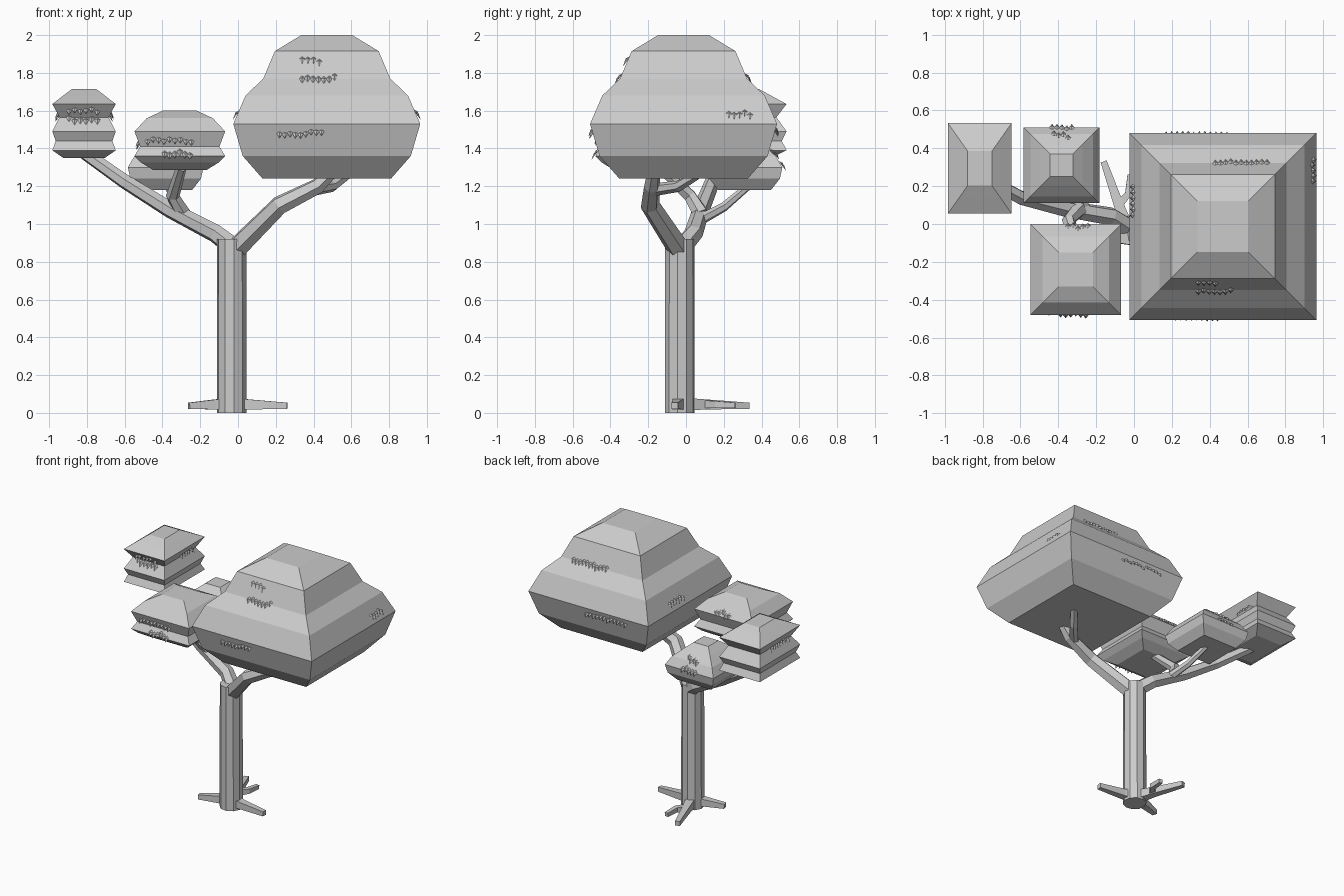
import bpy, bmesh, math, random
from mathutils import Vector

if "Cube" in bpy.data.objects:
    bpy.data.objects.remove(bpy.data.objects["Cube"])

random.seed(4)
UP = Vector((0, 0, 1))
SIDES = {'F': (0, -1), 'B': (0, 1), 'L': (-1, 0), 'R': (1, 0)}


def finish(bm, name):
    bmesh.ops.recalc_face_normals(bm, faces=bm.faces)
    me = bpy.data.meshes.new(name)
    bm.to_mesh(me)
    bm.free()
    bpy.context.collection.objects.link(bpy.data.objects.new(name, me))


def loft(bm, rings):
    n = len(rings[0])
    for a, b in zip(rings, rings[1:]):
        for i in range(n):
            j = (i + 1) % n
            bm.faces.new((a[i], a[j], b[j], b[i]))
    bm.faces.new(rings[0][::-1])
    bm.faces.new(rings[-1])


def tube(name, pts, r0, r1, sides=6):
    """Faceted limb along a path, tapering from r0 to r1."""
    pts = [Vector(p) for p in pts]
    last = len(pts) - 1
    bm = bmesh.new()
    d = (pts[1] - pts[0]).normalized()
    u = d.orthogonal().normalized() if abs(d.z) > 0.99 else d.cross(UP).normalized()
    rings = []
    for i, p in enumerate(pts):
        nd = (pts[min(i + 1, last)] - pts[max(i - 1, 0)]).normalized()
        u = d.rotation_difference(nd) @ u
        d = nd
        v = d.cross(u)
        r = r0 + (r1 - r0) * i / last
        angles = [(k + 0.5) * math.tau / sides for k in range(sides)]
        rings.append([bm.verts.new(p + r * (u * math.cos(a) + v * math.sin(a))) for a in angles])
    loft(bm, rings)
    finish(bm, name)


def half_at(profile, z):
    for (z0, h0), (z1, h1) in zip(profile, profile[1:]):
        if z0 <= z <= z1:
            return h0 + (h1 - h0) * (z - z0) / (z1 - z0)
    return profile[-1][1]


def leaf_row(bm, centre, profile, stretch, side, z, start, length):
    """Row of little drooping leaves on one side of a clump."""
    out = Vector((*SIDES[side], 0))
    tan = Vector((abs(out.y), abs(out.x), 0))
    count = max(2, round(length / 0.028))
    for i in range(count):
        zz = z + random.uniform(-.01, .01)
        h = half_at(profile, zz) * (stretch if out.y else 1)
        p = Vector((*centre, zz)) + out * h + tan * (start + length * i / count)
        s = 0.02
        top, lf, rt, mid, tip = [bm.verts.new(p + s * q) for q in (
            UP - out / 2, UP / 3 - tan * .8, UP / 3 + tan * .8, (UP + out) / 2, out - UP)]
        for f in ((top, lf, mid), (top, mid, rt), (lf, tip, mid), (mid, tip, rt), (top, rt, tip, lf)):
            bm.faces.new(f)


def foliage(name, centre, profile, stretch, rows):
    """Stack of square bands; profile holds (z, half width)."""
    bm = bmesh.new()
    corners = ((-1, -1), (1, -1), (1, 1), (-1, 1))
    loft(bm, [[bm.verts.new((centre[0] + sx * h, centre[1] + sy * h * stretch, z))
               for sx, sy in corners] for z, h in profile])
    finish(bm, name)
    bm = bmesh.new()
    for row in rows:
        leaf_row(bm, centre, profile, stretch, *row)
    finish(bm, name + "_leaves")


# foliage clumps
foliage("large_foliage", (.47, -.013),
        [(1.24, .34), (1.36, .445), (1.53, .495), (1.68, .43), (1.77, .336), (1.915, .275), (2, .135)], 1,
        [('F', 1.48, -.25, .25), ('F', 1.77, -.13, .2), ('F', 1.86, -.13, .12),
         ('B', 1.49, -.3, .35), ('B', 1.77, -.04, .3), ('R', 1.58, .24, .14), ('L', 1.58, .06, .18)])
foliage("far_left_foliage", (-.815, .294),
        [(1.35, .11), (1.39, .168), (1.44, .15), (1.49, .168), (1.565, .13), (1.635, .168),
         (1.68, .11), (1.715, .064)], 1.42,
        [('F', 1.55, -.08, .18), ('F', 1.6, -.08, .18), ('L', 1.57, -.14, .24), ('R', 1.57, 0, .17)])
foliage("front_foliage", (-.308, -.24),
        [(1.285, .14), (1.325, .205), (1.36, .24), (1.41, .21), (1.49, .24), (1.56, .175), (1.6, .09)], 1,
        [('F', 1.44, -.17, .26), ('F', 1.37, -.08, .16), ('L', 1.42, .04, .12), ('B', 1.51, -.04, .13)])
foliage("back_foliage", (-.383, .31),
        [(1.18, .14), (1.24, .187), (1.3, .2), (1.36, .165), (1.41, .11), (1.45, .06)], 1,
        [('B', 1.31, -.05, .13), ('B', 1.37, -.04, .1)])

# trunk
tube("trunk", [(-.033, -.033, 0), (-.033, -.033, .92)], .08, .078, 10)

# right limb and its fork
tube("right_branch", [(-.01, -.04, .87), (.22, -.19, 1.1), (.42, -.18, 1.2), (.5, -.17, 1.28)], .06, .035)
tube("right_fork", [(.38, -.18, 1.18), (.5, -.04, 1.2), (.58, .06, 1.26)], .035, .025)

# left limb and its forks
tube("left_branch", [(-.03, -.02, .88), (-.12, .04, .95), (-.36, .08, 1.075),
                     (-.6, .14, 1.225), (-.82, .26, 1.38)], .055, .035)
tube("front_fork", [(-.29, .08, 1.05), (-.345, .02, 1.15), (-.3, -.14, 1.3)], .045, .028)
tube("back_fork", [(-.25, .07, 1.02), (-.31, .2, 1.09), (-.37, .33, 1.2)], .03, .02)

# roots
for name, mid, end in (("right_root", (.06, -.045), (.26, -.06)), ("left_root", (-.12, -.05), (-.26, -.09)),
                       ("back_root", (-.08, .1), (-.16, .33))):
    tube(name, [(-.033, -.03, .045), (*mid, .045), (*end, .037)], .05, .024, 4)
tube("back_root_fork", [(-.08, .1, .045), (-.03, .16, .045), (-.02, .26, .04)], .03, .02, 4)
